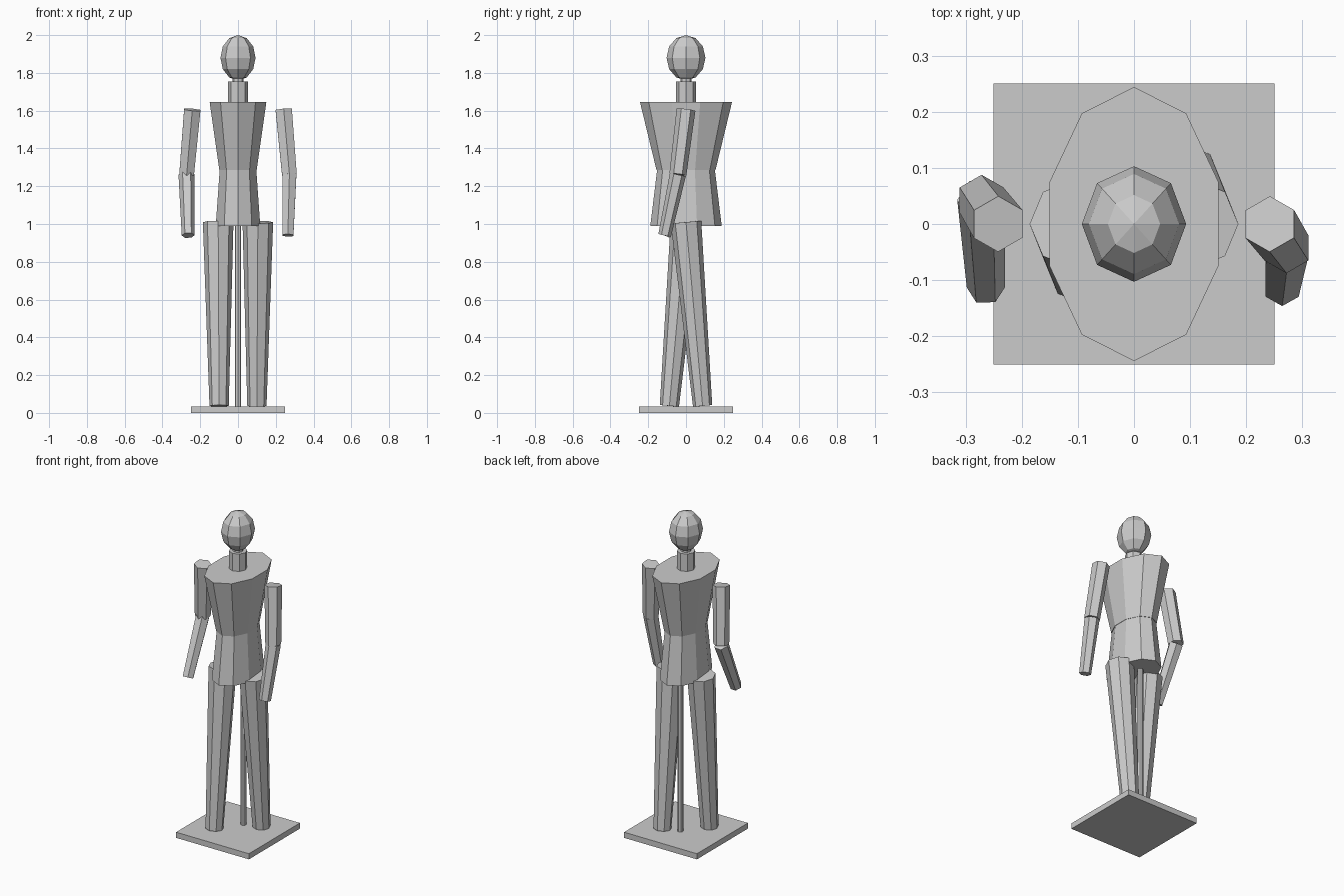
import bpy, bmesh
from math import radians
from mathutils import Vector, Matrix

cube = bpy.data.objects.get("Cube")
if cube:
    bpy.data.objects.remove(cube, do_unlink=True)

grey = bpy.data.materials.new("light grey")
grey.use_nodes = True
GREY = (0.6, 0.6, 0.6, 1)
grey.diffuse_color = GREY
grey.node_tree.nodes["Principled BSDF"].inputs["Base Color"].default_value = GREY


def finish(name, bm):
    mesh = bpy.data.meshes.new(name)
    bm.to_mesh(mesh)
    bm.free()
    mesh.materials.append(grey)
    obj = bpy.data.objects.new(name, mesh)
    bpy.context.collection.objects.link(obj)
    return obj


def limb(name, start, end, r_start, r_end, sides, spin=0):
    """Tapered prism running from start to end."""
    start, end = Vector(start), Vector(end)
    axis = end - start
    if axis.z < 0:
        start, end, axis = end, start, -axis
        r_start, r_end = r_end, r_start
    turn = Vector((0, 0, 1)).rotation_difference(axis).to_matrix().to_4x4()
    place = Matrix.Translation((start + end) / 2) @ turn @ Matrix.Rotation(spin, 4, "Z")
    bm = bmesh.new()
    bmesh.ops.create_cone(bm, cap_ends=True, segments=sides, radius1=r_start,
                          radius2=r_end, depth=axis.length, matrix=place)
    return finish(name, bm)


def oval_loft(name, low, high, sides):
    """Closed section between two ovals, each given as (z, x radius, y radius)."""
    bm = bmesh.new()
    bmesh.ops.create_cone(bm, cap_ends=True, segments=sides, radius1=1, radius2=1, depth=2)
    for v in bm.verts:
        z, rx, ry = high if v.co.z > 0 else low
        v.co = (v.co.x * rx, v.co.y * ry, z)
    return finish(name, bm)


# Square base and support rod
bm = bmesh.new()
bmesh.ops.create_cube(bm, size=1, matrix=Matrix.Translation((0, 0, 0.0175))
                      @ Matrix.Diagonal((0.5, 0.5, 0.035, 1)))
finish("base", bm)
limb("support_rod", (0, 0.055, 0.03), (0, 0.055, 1.0), 0.017, 0.017, 8)

# Torso, meeting at the waist
oval_loft("hips", (0.99, 0.124, 0.189), (1.285, 0.102, 0.153), 10)
oval_loft("chest", (1.285, 0.104, 0.156), (1.647, 0.158, 0.244), 10)

# Neck and head
limb("neck", (0, 0, 1.64), (0, 0, 1.755), 0.052, 0.052, 8)
limb("neck_joint", (0, 0, 1.75), (0, 0, 1.78), 0.03, 0.03, 8)
bm = bmesh.new()
bmesh.ops.create_uvsphere(bm, u_segments=8, v_segments=6, radius=1,
                          matrix=Matrix.Translation((0, 0, 1.88))
                          @ Matrix.Diagonal((0.093, 0.103, 0.12, 1)))
finish("head", bm)

# Limbs in a walking stance: opposite legs and elbows swing opposite ways
for side, label in ((1, "left"), (-1, "right")):
    hip = Vector((side * 0.105, 0, 1.01))
    ankle = Vector((side * 0.1, side * 0.088, 0.037))
    knee = hip.lerp(ankle, 0.5)
    limb(label + "_thigh", hip, knee, 0.081, 0.066, 8)
    limb(label + "_shin", knee, ankle, 0.066, 0.051, 8)

    shoulder = (side * 0.242, 0, 1.605)
    elbow = (side * 0.272, -side * 0.043, 1.262)
    wrist = (side * 0.264, -0.113, 0.94)
    limb(label + "_upper_arm", shoulder, elbow, 0.05, 0.045, 6)
    limb(label + "_forearm", elbow, wrist, 0.043, 0.034, 6,
         radians(30) if side < 0 else 0)
